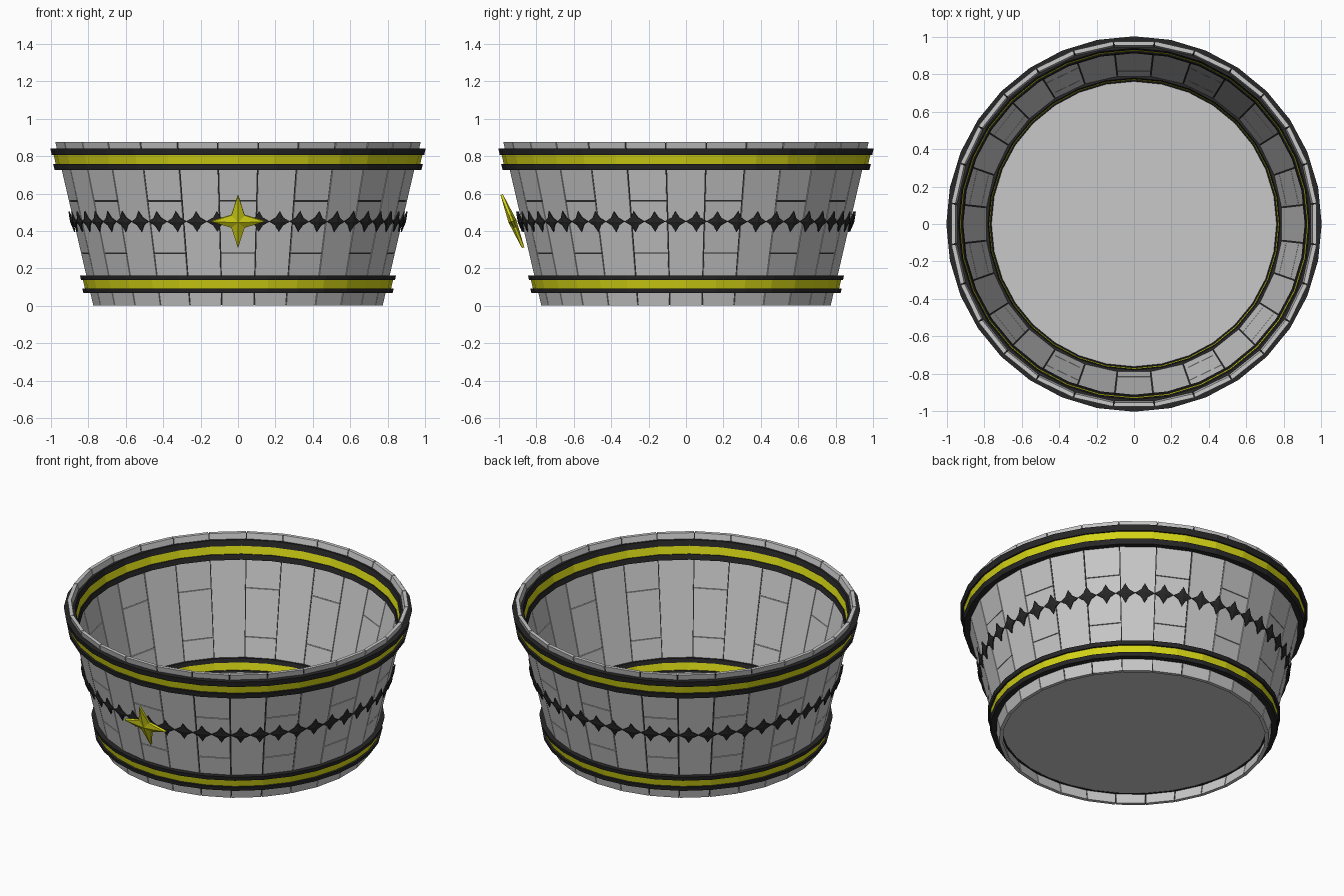
import bpy, bmesh
from math import sin, cos, pi, radians
from mathutils import Vector

if "Cube" in bpy.data.objects:
    bpy.data.objects.remove(bpy.data.objects["Cube"])


def material(name, color):
    m = bpy.data.materials.new(name)
    m.use_nodes = True
    m.diffuse_color = (*color, 1)
    m.node_tree.nodes["Principled BSDF"].inputs["Base Color"].default_value = (*color, 1)
    return m


GREY = material("pale grey wood", (0.58, 0.58, 0.58))
BLACK = material("black trim", (0.02, 0.02, 0.02))
YELLOW = material("yellow trim", (0.68, 0.68, 0.008))


def finish(name, bm, mat):
    bmesh.ops.recalc_face_normals(bm, faces=bm.faces)
    mesh = bpy.data.meshes.new(name)
    bm.to_mesh(mesh)
    bm.free()
    mesh.materials.append(mat)
    ob = bpy.data.objects.new(name, mesh)
    bpy.context.collection.objects.link(ob)
    return ob


def wall_radius(z):
    return 0.778 + 0.234 * z


def ring(name, profile, mat, sides=32, phase=0.0):
    """Sweep a closed (radius, z) profile around the z axis."""
    bm = bmesh.new()
    loops = []
    for i in range(sides):
        a = 2 * pi * i / sides + phase
        loops.append([bm.verts.new((r * cos(a), r * sin(a), z)) for r, z in profile])
    n = len(profile)
    for i in range(sides):
        p, q = loops[i], loops[(i + 1) % sides]
        for k in range(n):
            m = (k + 1) % n
            bm.faces.new((p[k], q[k], q[m], p[m]))
    return finish(name, bm, mat)


# Wall: tapered planks with fine gaps, some cut across into lengths
PLANKS, HEIGHT, THICK = 28, 0.875, 0.022
step = 2 * pi / PLANKS
bm = bmesh.new()
for i in range(PLANKS):
    mid = i * step
    cuts = [0, 0.28, 0.56, HEIGHT] if i % 2 else [0, HEIGHT]
    for z0, z1 in zip(cuts, cuts[1:]):
        lo = z0 + (0.002 if z0 > 0 else 0)
        hi = z1 - (0.002 if z1 < HEIGHT else 0)
        quads = []
        for z in (lo, hi):
            r = wall_radius(z)
            a0, a1 = mid - step / 2 + 0.003, mid + step / 2 - 0.003
            quads.append([bm.verts.new((rr * cos(a), rr * sin(a), z))
                          for rr, a in ((r, a0), (r, a1), (r - THICK, a1), (r - THICK, a0))])
        b, t = quads
        bm.faces.new(b)
        bm.faces.new(t)
        for k in range(4):
            m = (k + 1) % 4
            bm.faces.new((b[k], b[m], t[m], t[k]))
finish("wall_planks", bm, GREY)

# Dark core showing through the plank gaps
ring("plank_seams", [(wall_radius(z) - d, z) for z, d in
                     ((0.004, 0.008), (0.87, 0.008), (0.87, 0.014), (0.004, 0.014))],
     BLACK, PLANKS, step / 2)


# Hoops: black edges around a yellow middle, standing out on both sides of the wall
def hoop(name, z0, z1, out, inn, mat):
    ring(name, [(wall_radius(z0) + out, z0), (wall_radius(z1) + out, z1),
                (wall_radius(z1) - inn, z1), (wall_radius(z0) - inn, z0)], mat)


for place, zs in (("upper", (0.725, 0.757, 0.805, 0.84)),
                  ("lower", (0.067, 0.092, 0.137, 0.162))):
    hoop(place + "_hoop_bottom_edge", zs[0], zs[1], 0.033, 0.035, BLACK)
    hoop(place + "_hoop_middle", zs[1], zs[2], 0.019, 0.029, YELLOW)
    hoop(place + "_hoop_top_edge", zs[2], zs[3], 0.029, 0.035, BLACK)

# Floor
bm = bmesh.new()
bmesh.ops.create_cone(bm, cap_ends=True, segments=32, radius1=0.773, radius2=0.773, depth=0.012)
bmesh.ops.translate(bm, verts=bm.verts, vec=(0, 0, 0.075))
finish("floor", bm, GREY)


# Four-pointed faceted stars, leaning with the wall
def add_star(bm, angle, radius, z, tip_u, tip_v, notch, depth, tilt):
    radial = Vector((cos(angle), sin(angle), 0))
    u = Vector((-sin(angle), cos(angle), 0))
    up = Vector((0, 0, 1))
    v = radial * sin(tilt) + up * cos(tilt)
    n = radial * cos(tilt) - up * sin(tilt)
    centre = radial * radius + up * z
    front, back = [], []
    for k in range(8):
        a = k * pi / 4
        x, y = (tip_u * cos(a), tip_v * sin(a)) if k % 2 == 0 else (notch * cos(a), notch * sin(a))
        p = centre + u * x + v * y
        front.append(bm.verts.new(p + n * depth * 0.3))
        back.append(bm.verts.new(p - n * depth * 0.3))
    peak = bm.verts.new(centre + n * depth)
    rear = bm.verts.new(centre - n * depth)
    for k in range(8):
        m = (k + 1) % 8
        bm.faces.new((front[k], front[m], peak))
        bm.faces.new((back[m], back[k], rear))
        bm.faces.new((front[m], front[k], back[k], back[m]))


STARS = 50
bm = bmesh.new()
for i in range(STARS):
    add_star(bm, -pi / 2 + 2 * pi * i / STARS, 0.89, 0.45,
             0.056, 0.057, 0.03, 0.01, radians(16))
finish("small_star_band", bm, BLACK)

bm = bmesh.new()
add_star(bm, -pi / 2, 0.928, 0.452, 0.143, 0.153, 0.05, 0.022, radians(22))
finish("front_star", bm, YELLOW)
